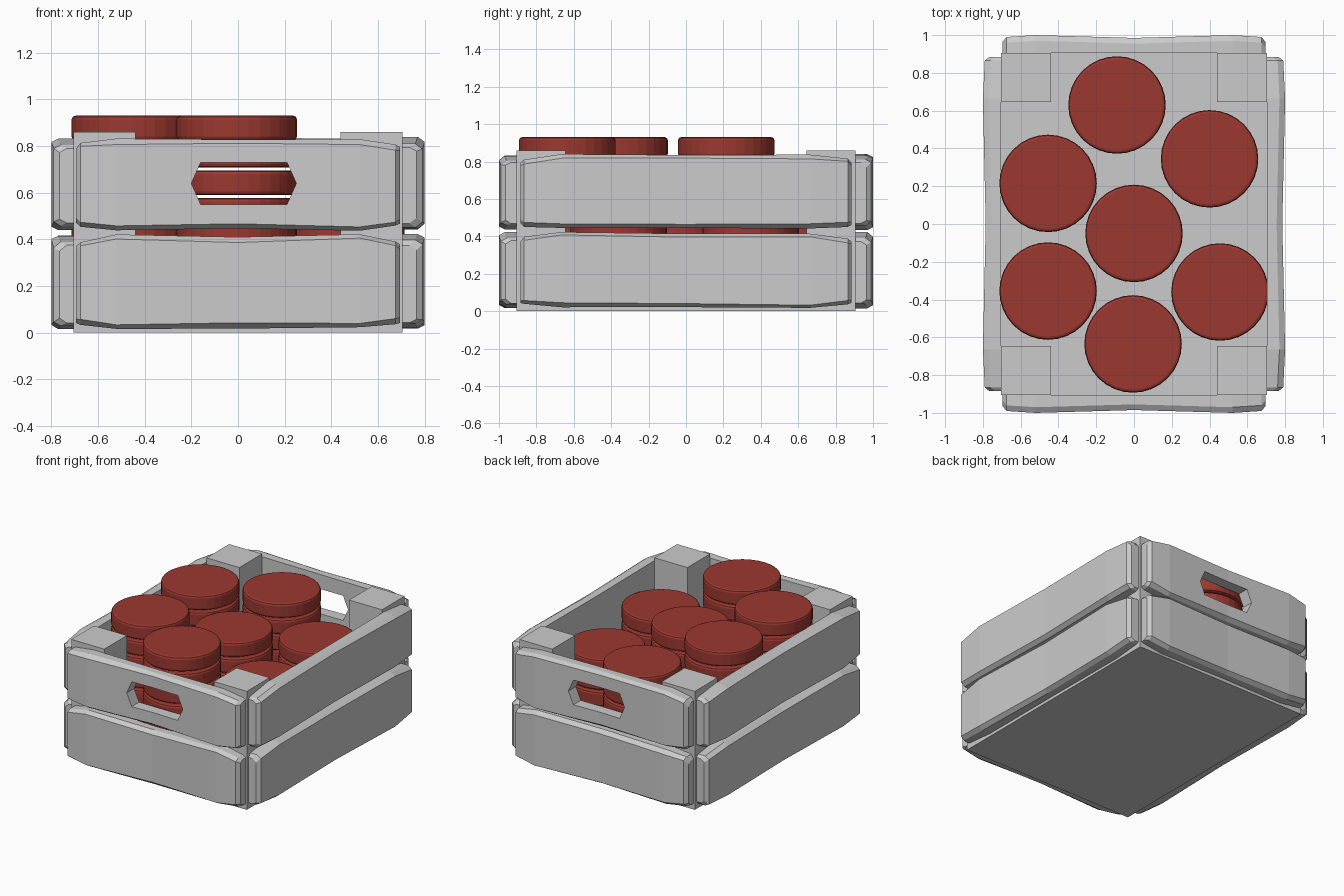
import bpy, bmesh, math, random
from mathutils import Matrix

if "Cube" in bpy.data.objects:
    bpy.data.objects.remove(bpy.data.objects["Cube"])

random.seed(4)


def make_object(name, bm):
    bmesh.ops.recalc_face_normals(bm, faces=bm.faces)
    mesh = bpy.data.meshes.new(name)
    bm.to_mesh(mesh)
    bm.free()
    obj = bpy.data.objects.new(name, mesh)
    bpy.context.collection.objects.link(obj)
    return obj


def box(name, x0, x1, y0, y1, z0, z1):
    bm = bmesh.new()
    bmesh.ops.create_cube(bm, size=1)
    for v in bm.verts:
        v.co = ((x0 + x1) / 2 + v.co.x * (x1 - x0),
                (y0 + y1) / 2 + v.co.y * (y1 - y0),
                (z0 + z1) / 2 + v.co.z * (z1 - z0))
    return make_object(name, bm)


def plank(name, half, offset, z0, z1, angle):
    """Rough hewn board: chamfered cross-sections lofted along its length."""
    bm = bmesh.new()
    # position along length, end taper in z, thickness
    stations = [(-half, .045, .06), (-half + .02, .025, .085), (-.75 * half, 0, .095),
                (0, .004, .08),
                (.75 * half, 0, .095), (half - .02, .025, .085), (half, .045, .06)]
    rings = []
    for s, taper, d in stations:
        j = lambda: random.uniform(-.006, .006)
        t, b = z1 - taper + j(), z0 + taper * .6 + j()
        section = [(0, t), (d - .03, t), (d, t - .02 + j()),
                   (d, b + .02 + j()), (d - .03, b), (0, b)]
        rings.append([bm.verts.new((s, -offset - y, z)) for y, z in section])
    for a, c in zip(rings, rings[1:]):
        for i in range(6):
            k = (i + 1) % 6
            bm.faces.new((a[i], a[k], c[k], c[i]))
    bm.faces.new(rings[0])
    bm.faces.new(rings[-1])
    bm.transform(Matrix.Rotation(angle, 4, 'Z'))
    return make_object(name, bm)


# Floor and corner posts
box("crate_floor", -.705, .705, -.905, .905, 0, .11)
for sx, side in ((-1, "left"), (1, "right")):
    for sy, end in ((-1, "front"), (1, "back")):
        xs, ys = sorted((sx * .44, sx * .705)), sorted((sy * .645, sy * .905))
        box(f"corner_post_{end}_{side}", *xs, *ys, 0, .86)

# Hexagonal cutter for the hand holes
bm = bmesh.new()
hexagon = [(-.2, .64), (-.16, .73), (.21, .73), (.25, .64), (.21, .55), (-.16, .55)]
face = bm.faces.new([bm.verts.new((x, -1.2, z)) for x, z in hexagon])
ext = bmesh.ops.extrude_face_region(bm, geom=[face])
for v in ext["geom"]:
    if isinstance(v, bmesh.types.BMVert):
        v.co.y = 1.2
cutter = make_object("hand_hole_cutter", bm)
cutter.hide_render = True
cutter.hide_viewport = True

# Two rows of boards on every side
for row, z0, z1 in (("lower", .02, .418), ("upper", .44, .835)):
    for i, side in enumerate(("front", "right", "back", "left")):
        short = i % 2 == 0
        board = plank(f"{row}_board_{side}", .695 if short else .885,
                      .905 if short else .705, z0, z1, i * math.pi / 2)
        if short and row == "upper":
            mod = board.modifiers.new("hand_hole", 'BOOLEAN')
            mod.object = cutter
            mod.operation = 'DIFFERENCE'
            mod.solver = 'EXACT'

# Stacks of red discs
red = bpy.data.materials.new("red")
red.diffuse_color = (.33, .04, .03, 1)
red.use_nodes = True
red.node_tree.nodes["Principled BSDF"].inputs["Base Color"].default_value = red.diffuse_color
pitch, thick = .1175, .105
stacks = [(-.09, .63, 6), (.40, .345, 5), (-.455, .215, 7), (0, -.05, 6),
          (-.455, -.355, 7), (.455, -.36, 5), (-.005, -.635, 7)]
for n, (x, y, count) in enumerate(stacks, 1):
    bm = bmesh.new()
    for k in range(count):
        z = .12 + k * pitch + thick / 2
        bmesh.ops.create_cone(bm, cap_ends=True, segments=32, radius1=.258,
                              radius2=.258, depth=thick,
                              matrix=Matrix.Translation((x, y, z)))
    rims = [e for e in bm.edges if any(len(f.verts) > 4 for f in e.link_faces)]
    bmesh.ops.bevel(bm, geom=rims, offset=.016, segments=2, profile=.5, affect='EDGES')
    make_object(f"disc_stack_{n}", bm).data.materials.append(red)
